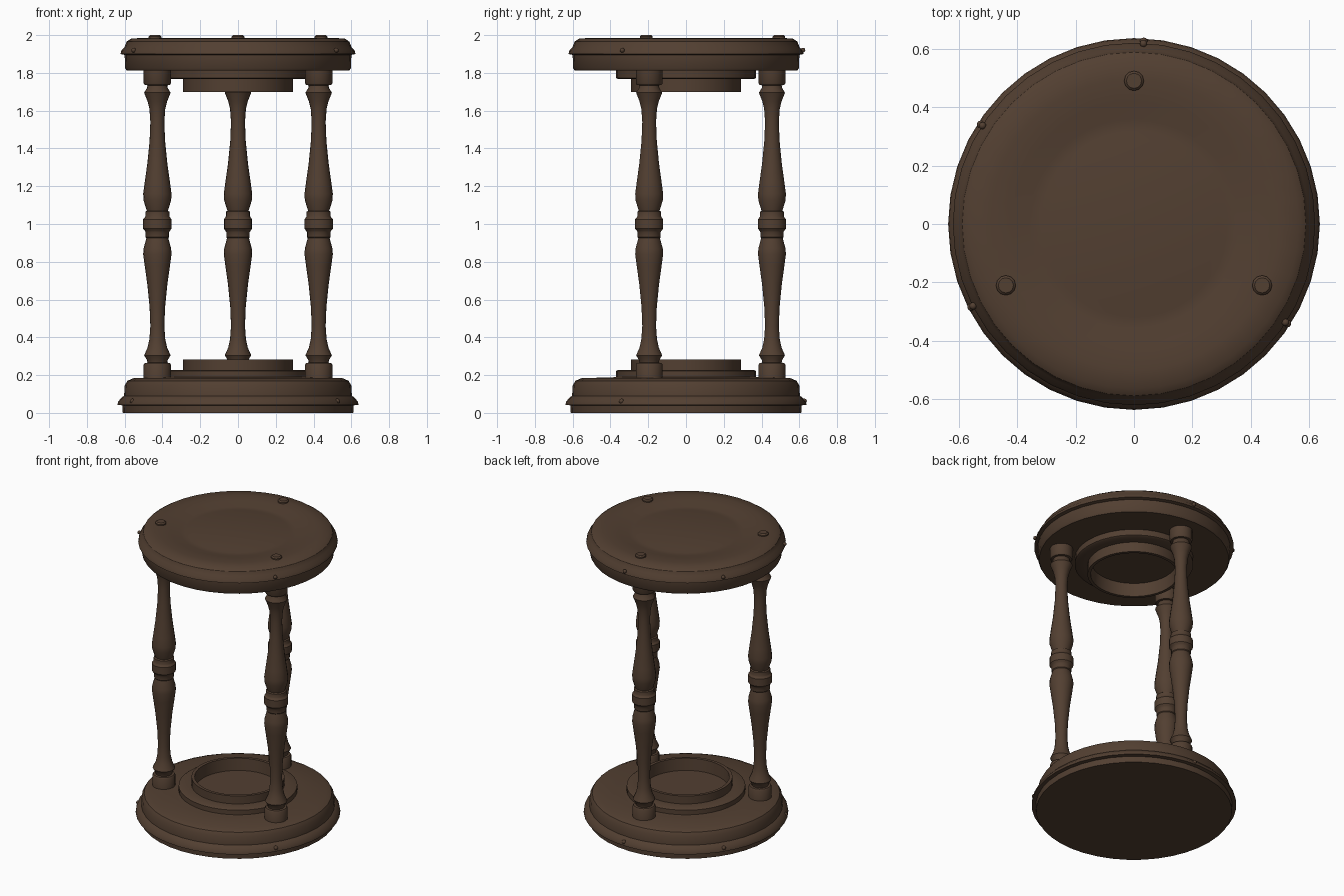
import bpy, bmesh, math
from mathutils import Vector

cube = bpy.data.objects.get("Cube")
if cube:
    bpy.data.objects.remove(cube, do_unlink=True)

wood = bpy.data.materials.new("dark_brown_wood")
wood.use_nodes = True
colour = (0.085, 0.05, 0.031, 1)
wood.diffuse_color = colour
bsdf = wood.node_tree.nodes["Principled BSDF"]
bsdf.inputs["Base Color"].default_value = colour
bsdf.inputs["Roughness"].default_value = 0.7


def finish(name, bm, angle=35):
    """Turn a bmesh into a named wooden object with smooth curved faces."""
    bmesh.ops.recalc_face_normals(bm, faces=bm.faces)
    mesh = bpy.data.meshes.new(name)
    bm.to_mesh(mesh)
    bm.free()
    mesh.materials.append(wood)
    obj = bpy.data.objects.new(name, mesh)
    bpy.context.collection.objects.link(obj)
    bpy.ops.object.select_all(action='DESELECT')
    obj.select_set(True)
    bpy.context.view_layer.objects.active = obj
    bpy.ops.object.shade_smooth_by_angle(angle=math.radians(angle))
    return obj


def lathe(name, profile, sides, centre=(0, 0)):
    """Spin (radius, height) points into a closed turned part."""
    bm = bmesh.new()
    verts = [bm.verts.new((r, 0, z)) for r, z in profile]
    edges = [bm.edges.new(pair) for pair in zip(verts, verts[1:])]
    bmesh.ops.spin(bm, geom=verts + edges, cent=(0, 0, 0), axis=(0, 0, 1),
                   angle=math.tau, steps=sides, use_merge=True)
    bmesh.ops.remove_doubles(bm, verts=bm.verts, dist=0.0005)
    bmesh.ops.translate(bm, verts=bm.verts, vec=(*centre, 0))
    return finish(name, bm)


def stud(name, position, radius):
    bm = bmesh.new()
    bmesh.ops.create_icosphere(bm, subdivisions=2, radius=radius)
    bmesh.ops.translate(bm, verts=bm.verts, vec=position)
    return finish(name, bm, 60)


# Base plate with projecting lip, step and hollow glass socket
lathe("base_plate", [
    (0, 0), (0.61, 0), (0.612, 0.04), (0.638, 0.042), (0.635, 0.06),
    (0.612, 0.085), (0.603, 0.09), (0.6, 0.145), (0.585, 0.17),
    (0.55, 0.185), (0.4, 0.187), (0.37, 0.19), (0.37, 0.222),
    (0.36, 0.228), (0.29, 0.228), (0.29, 0.282), (0.27, 0.282),
    (0.265, 0.2), (0, 0.2)], 40)

# Top plate with matching socket beneath and a shallow dished top
lathe("top_plate", [
    (0, 1.79), (0.265, 1.79), (0.27, 1.70), (0.29, 1.70), (0.29, 1.767),
    (0.36, 1.767), (0.37, 1.773), (0.37, 1.813), (0.59, 1.813),
    (0.598, 1.825), (0.6, 1.895), (0.622, 1.9), (0.617, 1.92),
    (0.6, 1.938), (0.59, 1.965), (0.565, 1.982), (0.5, 1.985),
    (0.42, 1.982), (0.36, 1.968), (0.32, 1.968), (0.29, 1.974),
    (0, 1.974)], 40)

# Turned pillars
spindle = [
    (0, 0.17), (0.072, 0.17), (0.072, 0.255), (0.066, 0.264), (0.052, 0.266),
    (0.055, 0.28), (0.07, 0.305), (0.052, 0.345), (0.042, 0.39),
    (0.037, 0.46), (0.041, 0.56), (0.053, 0.68), (0.067, 0.78),
    (0.075, 0.84), (0.073, 0.87), (0.058, 0.925), (0.062, 0.93),
    (0.062, 0.957), (0.067, 0.965), (0.075, 0.975), (0.075, 1.025),
    (0.067, 1.035), (0.064, 1.04), (0.064, 1.065), (0.056, 1.07),
    (0.073, 1.125), (0.075, 1.16), (0.067, 1.22), (0.053, 1.32),
    (0.041, 1.44), (0.037, 1.54), (0.042, 1.61), (0.052, 1.65),
    (0.07, 1.695), (0.055, 1.72), (0.052, 1.734), (0.066, 1.736),
    (0.072, 1.745), (0.072, 1.83), (0, 1.83)]
places = {"right": (-0.427, -0.195), "left": (0.427, -0.195), "back": (0, 0.455)}
for side, (x, y) in places.items():
    lathe(side + "_pillar", spindle, 18, (x, y))
    # Peg end showing through the top plate
    lathe(side + "_peg", [(0, 1.96), (0.034, 1.96), (0.034, 1.992),
                          (0.026, 2.0), (0, 2.0)], 12, (x * 1.03, y * 1.08))

# Small pins around the plate rims
for i, degrees in enumerate((-33, 87, 147, 207)):
    direction = Vector((math.cos(math.radians(degrees)),
                        math.sin(math.radians(degrees)), 0))
    stud(f"top_rim_pin_{i + 1}", direction * 0.62 + Vector((0, 0, 1.92)), 0.013)
    stud(f"base_rim_pin_{i + 1}", direction * 0.627 + Vector((0, 0, 0.062)), 0.014)
